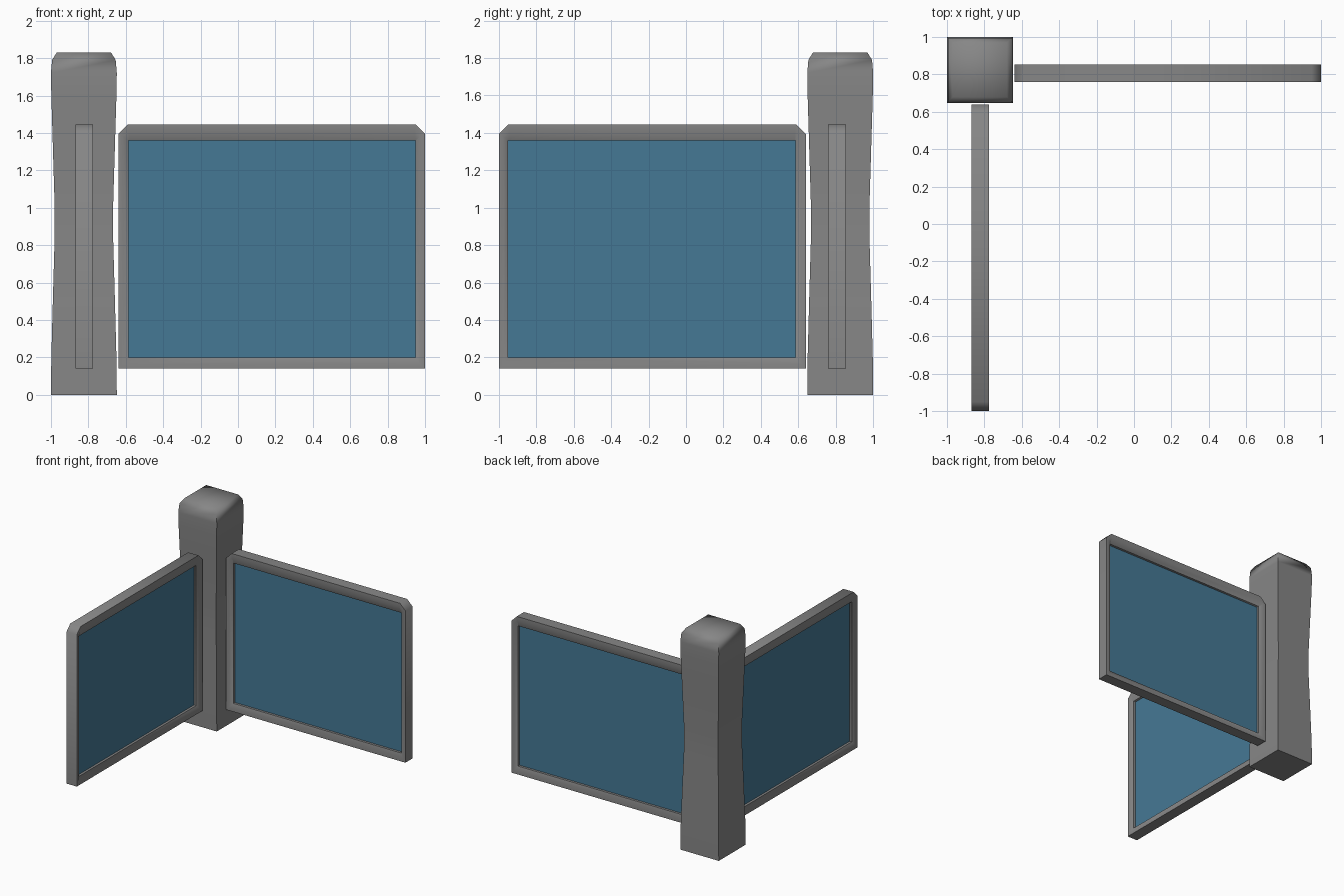
import bpy, bmesh, math
from mathutils import Matrix, Vector

cube = bpy.data.objects.get("Cube")
if cube:
    bpy.data.objects.remove(cube, do_unlink=True)


def material(name, colour):
    m = bpy.data.materials.new(name)
    m.use_nodes = True
    m.diffuse_color = (*colour, 1)
    m.node_tree.nodes["Principled BSDF"].inputs["Base Color"].default_value = (*colour, 1)
    return m


grey = material("grey_metal", (0.24, 0.24, 0.24))
blue = material("blue_glass", (0.06, 0.19, 0.30))


def loft(name, rings, mat, closed=False, angle=180):
    """Skin a list of equal-length point rings; cap the ends unless closed."""
    bm = bmesh.new()
    loops = [[bm.verts.new(p) for p in ring] for ring in rings]
    pairs = list(zip(loops, loops[1:]))
    if closed:
        pairs.append((loops[-1], loops[0]))
    else:
        bm.faces.new(loops[0])
        bm.faces.new(loops[-1])
    for a, b in pairs:
        for i in range(len(a)):
            j = (i + 1) % len(a)
            bm.faces.new((a[i], a[j], b[j], b[i]))
    bmesh.ops.recalc_face_normals(bm, faces=bm.faces)
    mesh = bpy.data.meshes.new(name)
    bm.to_mesh(mesh)
    bm.free()
    mesh.materials.append(mat)
    ob = bpy.data.objects.new(name, mesh)
    bpy.context.collection.objects.link(ob)
    bpy.ops.object.select_all(action="DESELECT")
    ob.select_set(True)
    bpy.context.view_layer.objects.active = ob
    bpy.ops.object.shade_smooth_by_angle(angle=math.radians(angle))
    return ob


# Square post, waisted in the middle, with a softened top
post_profile = [(0.176, 0), (0.174, 0.2), (0.166, 0.5), (0.156, 0.85), (0.156, 1.0),
                (0.165, 1.3), (0.174, 1.6), (0.176, 1.72), (0.17, 1.79), (0.145, 1.83)]
corners = [(-1, -1), (1, -1), (1, 1), (-1, 1)]
loft("corner_post", [[(-0.824 + r * a, 0.824 + r * b, z) for a, b in corners]
                     for r, z in post_profile], grey, angle=75).data


def outline(x0, x1, z0, z1, cut, y):
    """Rectangle with clipped upper corners."""
    return [(x0, y, z0), (x1, y, z0), (x1, y, z1 - cut),
            (x1 - cut, y, z1), (x0 + cut, y, z1), (x0, y, z1 - cut)]


outer = (-0.64, 1.0, 0.14, 1.445, 0.05)
middle = (-0.615, 0.975, 0.165, 1.41, 0.03)
inner = (-0.585, 0.95, 0.2, 1.36, 0.002)
section = [(outer, -0.047), (middle, -0.047), (inner, -0.03),
           (inner, 0.03), (middle, 0.047), (outer, 0.047)]


def panel(side, place):
    frame = loft(side + "_frame", [outline(*o, y) for o, y in section], grey,
                 closed=True, angle=50)
    # Glass pane, tucked slightly into the frame
    pane = loft(side + "_glass", [outline(-0.59, 0.955, 0.195, 1.365, 0.002, y)
                                  for y in (-0.01, 0.01)], blue, angle=30)
    for ob in (frame, pane):
        ob.data.transform(place)
        if place.determinant() < 0:
            ob.data.flip_normals()


# One panel runs along x, the other along y
panel("left", Matrix.Translation(Vector((0, 0.807, 0))))
swap = Matrix(((0, -1, 0, -0.822), (-1, 0, 0, 0), (0, 0, 1, 0), (0, 0, 0, 1)))
panel("front", swap)
